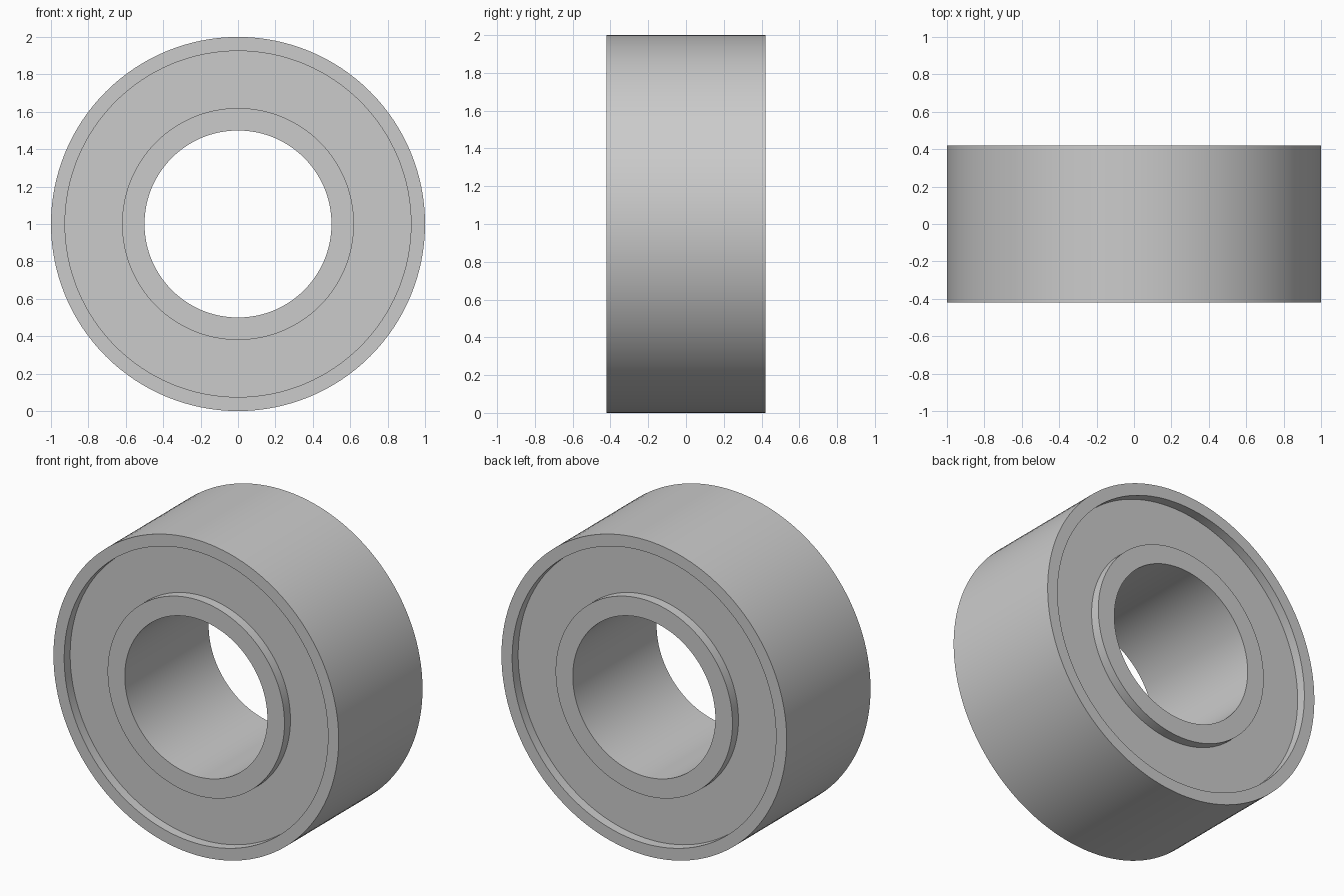
import bpy
import bmesh
import math
from mathutils import Vector

if "Cube" in bpy.data.objects:
    bpy.data.objects.remove(bpy.data.objects["Cube"], do_unlink=True)

SEGMENTS = 128
AXIS_HEIGHT = 1.0
HALF_WIDTH = 0.42
RECESS = 0.06
OVERLAP = 0.01

# Single plain steel colour
steel = bpy.data.materials.new("steel grey")
steel.use_nodes = True
colour = (0.6, 0.6, 0.6, 1.0)
steel.diffuse_color = colour
steel.node_tree.nodes["Principled BSDF"].inputs["Base Color"].default_value = colour


def make_ring(name, inner, outer, half_width):
    """Lathe a rectangular section around the y axis."""
    bm = bmesh.new()
    corners = [(inner, -half_width), (outer, -half_width),
               (outer, half_width), (inner, half_width)]
    verts = [bm.verts.new((r, y, 0)) for r, y in corners]
    edges = [bm.edges.new((verts[i], verts[(i + 1) % 4])) for i in range(4)]
    bmesh.ops.spin(bm, geom=verts + edges, cent=Vector(), axis=(0, 1, 0),
                   angle=math.tau, steps=SEGMENTS, use_duplicate=False)
    bmesh.ops.remove_doubles(bm, verts=bm.verts[:], dist=0.0001)
    bmesh.ops.recalc_face_normals(bm, faces=bm.faces[:])

    mesh = bpy.data.meshes.new(name)
    bm.to_mesh(mesh)
    bm.free()
    mesh.materials.append(steel)
    ring = bpy.data.objects.new(name, mesh)
    ring.location.z = AXIS_HEIGHT
    bpy.context.collection.objects.link(ring)

    bpy.ops.object.select_all(action="DESELECT")
    ring.select_set(True)
    bpy.context.view_layer.objects.active = ring
    bpy.ops.object.shade_smooth_by_angle(angle=math.radians(30))
    return ring


# Full-width races with a recessed shield bridging the gap between them
make_ring("outer_race", 0.925, 1.0, HALF_WIDTH)
make_ring("inner_race", 0.5, 0.62, HALF_WIDTH)
make_ring("shield", 0.62 - OVERLAP, 0.925 + OVERLAP, HALF_WIDTH - RECESS)
